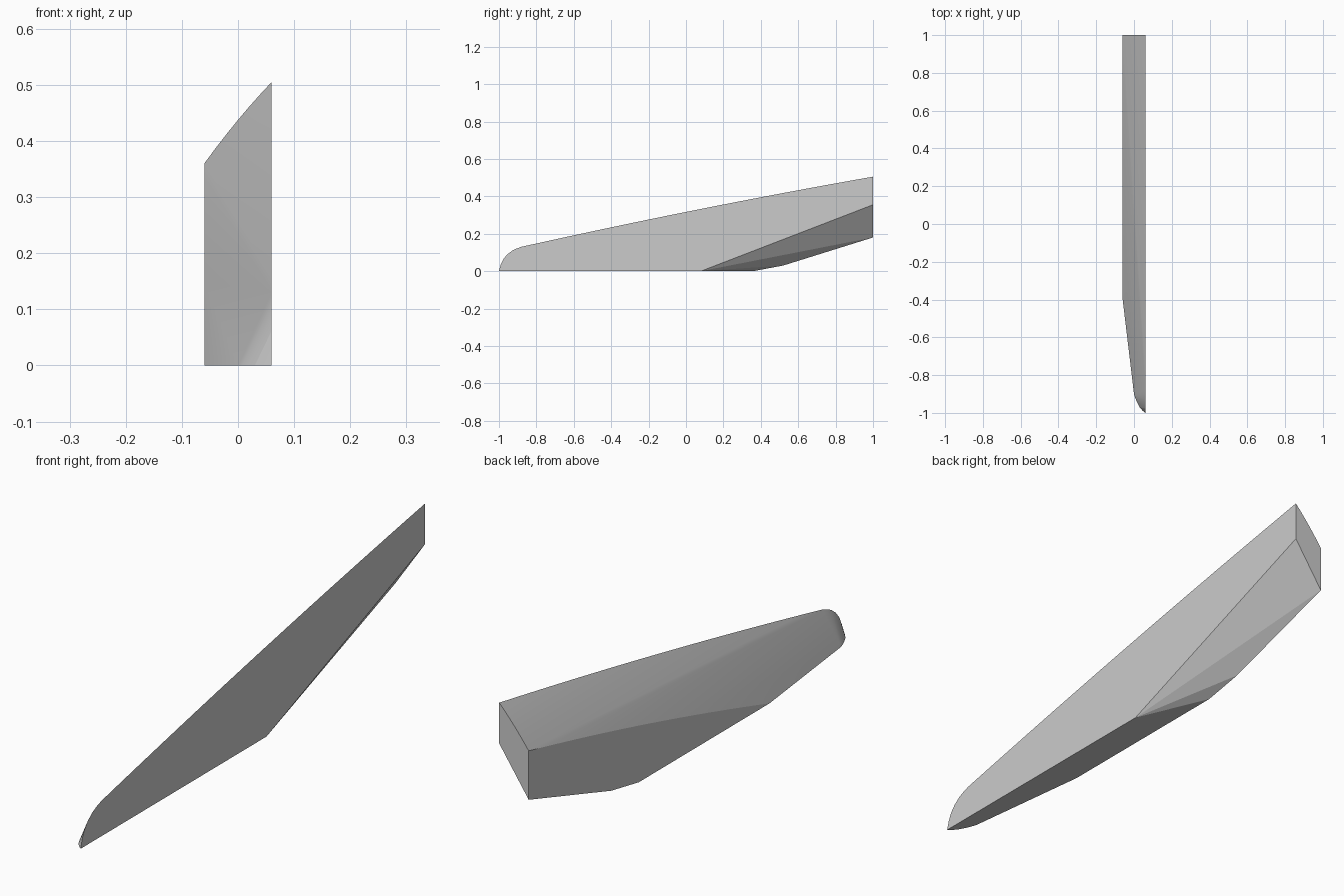
import bpy, bmesh, math

if "Cube" in bpy.data.objects:
    bpy.data.objects.remove(bpy.data.objects["Cube"])

L, R = -0.06, 0.06


def bowed(a, b, bow, n):
    """Points from a to b, lifted in z by a shallow parabola."""
    pts = []
    for i in range(n + 1):
        t = i / n
        p = [a[k] + (b[k] - a[k]) * t for k in range(3)]
        p[2] += 4 * bow * t * (1 - t)
        pts.append(tuple(p))
    return pts


points = []
# rounded nose: side profile on the right face, and plan outline on the ground
points += [(R, y, z) for y, z in [(-1, 0), (-0.991, 0.033), (-0.978, 0.062), (-0.957, 0.088),
                                  (-0.93, 0.109), (-0.905, 0.121), (-0.88, 0.13)]]
points += [(x, y, 0) for x, y in [(0.045, -0.988), (0.03, -0.97), (0.018, -0.947),
                                  (0.008, -0.925), (0, -0.9)]]
# upper edges on the right, left and rear faces
points += bowed((R, -0.88, 0.13), (R, 1, 0.505), 0.011, 16)
points += bowed((L, -0.4, 0), (L, 1, 0.36), 0.013, 16)
points += bowed((L, 1, 0.36), (R, 1, 0.505), 0.005, 6)
# underside, rising to the rear
points += [(R, 0.08, 0), (R, 1, 0.355)]
points += [(L, y, z) for y, z in [(0.36, 0), (0.52, 0.03), (1, 0.18)]]

# the body is the convex skin around these edges
bm = bmesh.new()
verts = [bm.verts.new(p) for p in points]
bmesh.ops.remove_doubles(bm, verts=verts, dist=1e-4)
hull = bmesh.ops.convex_hull(bm, input=bm.verts[:])
loose = {v for v in hull["geom_interior"] + hull["geom_unused"]
         if isinstance(v, bmesh.types.BMVert) and not v.link_faces}
bmesh.ops.delete(bm, geom=list(loose), context='VERTS')
bmesh.ops.dissolve_limit(bm, angle_limit=math.radians(0.2), verts=bm.verts[:], edges=bm.edges[:])
bmesh.ops.recalc_face_normals(bm, faces=bm.faces[:])
mesh = bpy.data.meshes.new("tapered_blade")
bm.to_mesh(mesh)
bm.free()
blade = bpy.data.objects.new("tapered_blade", mesh)
bpy.context.collection.objects.link(blade)
bpy.context.view_layer.objects.active = blade
blade.select_set(True)
bpy.ops.object.shade_smooth_by_angle(angle=math.radians(5))
